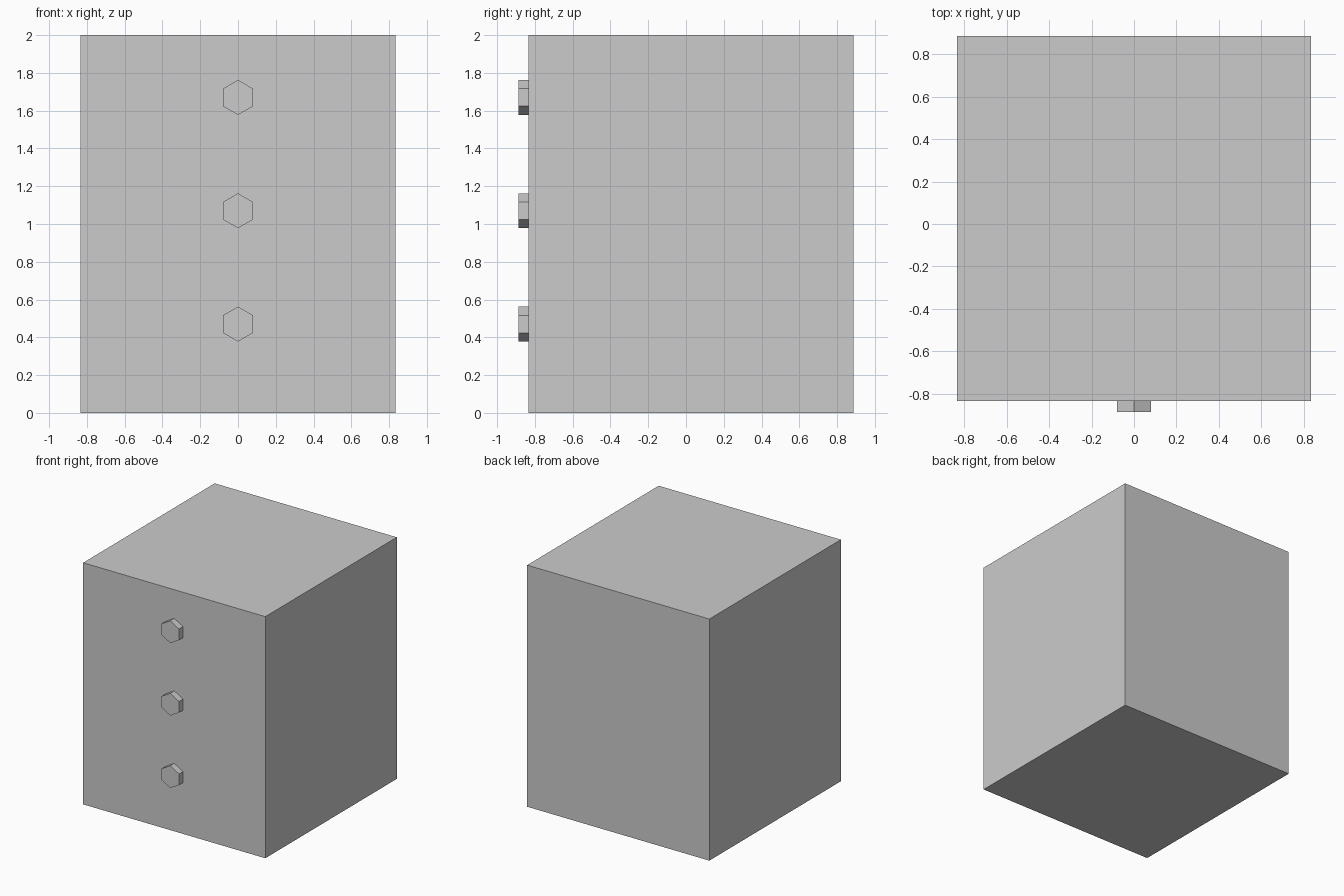
import bpy
import math

if "Cube" in bpy.data.objects:
    bpy.data.objects.remove(bpy.data.objects["Cube"])

FRONT, BACK, HALF_W, HEIGHT = -0.834, 0.886, 0.834, 2.0
KNOB_RADIUS, KNOB_DEPTH = 0.0925, 0.052

# Cabinet body
bpy.ops.mesh.primitive_cube_add(size=1, location=(0, (FRONT + BACK) / 2, HEIGHT / 2))
body = bpy.context.object
body.name = "cabinet_body"
body.scale = (2 * HALF_W, BACK - FRONT, HEIGHT)
bpy.ops.object.transform_apply(location=False, rotation=False, scale=True)

# Hexagonal knobs in a column on the front, one corner pointing up
for name, z in (("bottom", 0.47), ("middle", 1.07), ("top", 1.67)):
    bpy.ops.mesh.primitive_cylinder_add(
        vertices=6, radius=KNOB_RADIUS, depth=KNOB_DEPTH,
        location=(0, FRONT - KNOB_DEPTH / 2, z), rotation=(math.pi / 2, 0, 0))
    bpy.context.object.name = f"{name}_knob"
